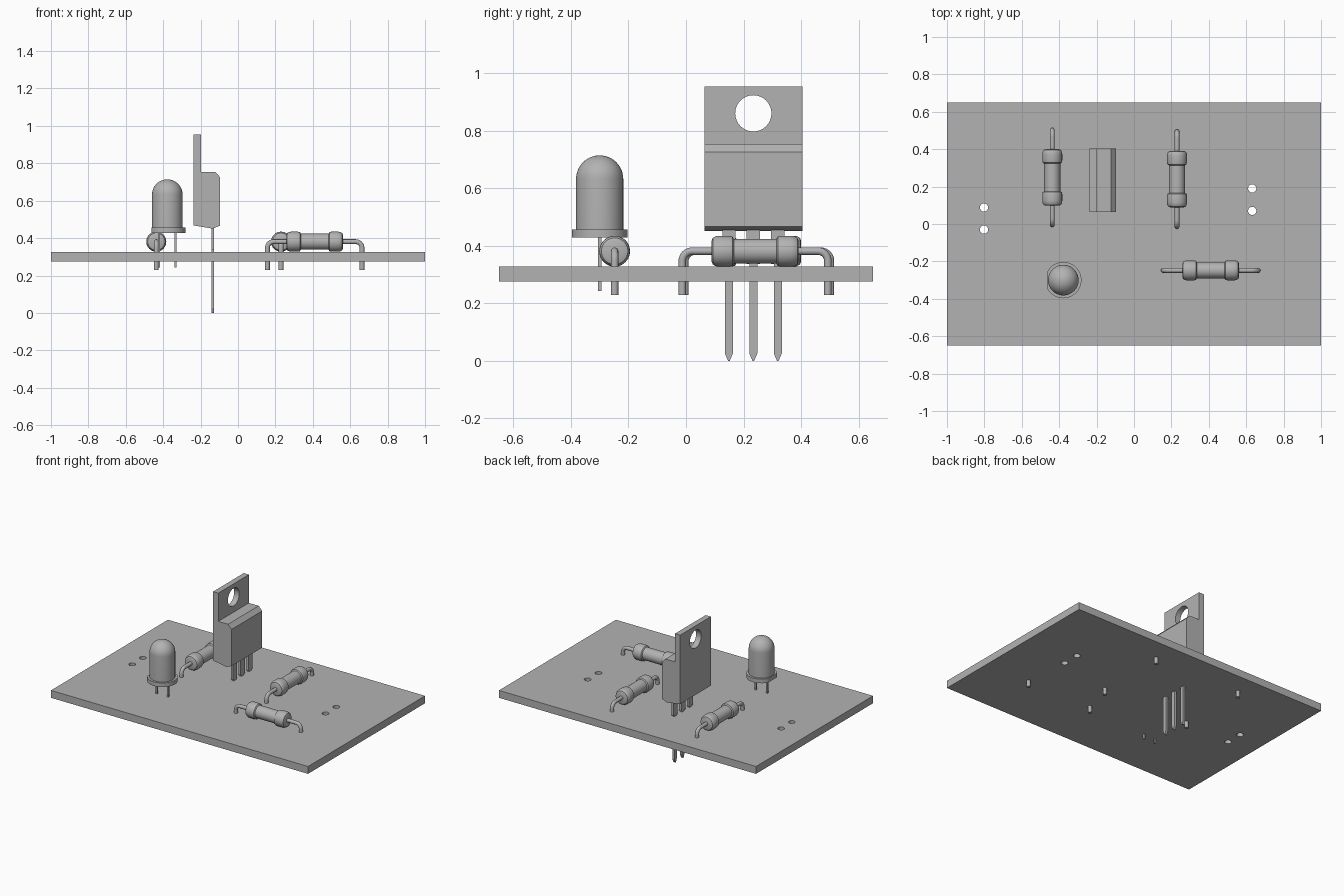
import bpy, bmesh, math
from mathutils import Matrix, Vector

cube = bpy.data.objects.get("Cube")
if cube:
    bpy.data.objects.remove(cube, do_unlink=True)

GREY = (0.45, 0.45, 0.45, 1)
grey = bpy.data.materials.new("plain_grey")
grey.use_nodes = True
grey.diffuse_color = GREY
grey.node_tree.nodes["Principled BSDF"].inputs["Base Color"].default_value = GREY


def finish(name, bm, smooth=False):
    bmesh.ops.recalc_face_normals(bm, faces=bm.faces[:])
    mesh = bpy.data.meshes.new(name)
    bm.to_mesh(mesh)
    bm.free()
    mesh.materials.append(grey)
    ob = bpy.data.objects.new(name, mesh)
    bpy.context.collection.objects.link(ob)
    if smooth:
        bpy.ops.object.select_all(action='DESELECT')
        ob.select_set(True)
        bpy.context.view_layer.objects.active = ob
        bpy.ops.object.shade_smooth_by_angle(angle=math.radians(35))
    return ob


def box(name, lo, hi):
    lo, hi = Vector(lo), Vector(hi)
    bm = bmesh.new()
    bmesh.ops.create_cube(bm, size=1)
    bmesh.ops.scale(bm, vec=hi - lo, verts=bm.verts)
    bmesh.ops.translate(bm, vec=(lo + hi) / 2, verts=bm.verts)
    return finish(name, bm)


def prism(name, points, push):
    """Extrude a flat outline along the push vector."""
    bm = bmesh.new()
    face = bm.faces.new([bm.verts.new(p) for p in points])
    out = bmesh.ops.extrude_face_region(bm, geom=[face])
    moved = [v for v in out["geom"] if isinstance(v, bmesh.types.BMVert)]
    bmesh.ops.translate(bm, vec=push, verts=moved)
    return finish(name, bm)


def lathe(name, profile, matrix, steps=40):
    """Spin (radius, height) points round z, then place the result."""
    bm = bmesh.new()
    verts = [bm.verts.new((r, 0, h)) for r, h in profile]
    edges = [bm.edges.new(pair) for pair in zip(verts, verts[1:])]
    bmesh.ops.spin(bm, geom=verts + edges, cent=(0, 0, 0), axis=(0, 0, 1),
                   angle=math.tau, steps=steps)
    bmesh.ops.remove_doubles(bm, verts=bm.verts[:], dist=1e-5)
    bm.transform(matrix)
    return finish(name, bm, True)


def cut_holes(target, places, radius, axis_turn):
    """Drill round holes, all in one boolean."""
    bm = bmesh.new()
    for p in places:
        bmesh.ops.create_cone(bm, cap_ends=True, segments=32, radius1=radius,
                              radius2=radius, depth=0.3,
                              matrix=Matrix.Translation(p) @ axis_turn)
    cutter = finish("hole_cutter", bm)
    cutter.hide_render = True
    mod = target.modifiers.new("holes", 'BOOLEAN')
    mod.operation = 'DIFFERENCE'
    mod.solver = 'EXACT'
    mod.object = cutter
    bpy.ops.object.select_all(action='DESELECT')
    bpy.context.view_layer.objects.active = target
    target.select_set(True)
    bpy.ops.object.modifier_apply(modifier=mod.name)
    bpy.data.objects.remove(cutter, do_unlink=True)
    bpy.ops.object.shade_smooth_by_angle(angle=math.radians(35))


# Circuit board with two pairs of mounting holes
BOARD_TOP = 0.327
board = box("circuit_board", (-1, -0.65, 0.275), (1, 0.65, BOARD_TOP))
cut_holes(board, [(-0.802, 0.088, 0.3), (-0.802, -0.03, 0.3),
                  (0.632, 0.19, 0.3), (0.632, 0.07, 0.3)], 0.022, Matrix())

# Transistor: moulded body and metal tab in one side outline
Y0, Y1 = 0.064, 0.404
MID = (Y0 + Y1) / 2
outline = [(-0.238, 0.468), (-0.135, 0.451), (-0.095, 0.467), (-0.095, 0.725),
           (-0.122, 0.754), (-0.198, 0.754), (-0.198, 0.953), (-0.238, 0.953)]
package = prism("transistor_package", [(x, Y0, z) for x, z in outline], (0, Y1 - Y0, 0))
cut_holes(package, [(-0.218, MID, 0.86)], 0.063, Matrix.Rotation(math.pi / 2, 4, 'Y'))

# Transistor pins: wide shoulder, narrow leg, pointed tip
half_pin = [(0.023, 0.47), (0.023, 0.336), (0.014, 0.336), (0.014, 0.026), (0.003, 0)]
for i in (-1, 0, 1):
    y = MID + i * 0.085
    pts = [(-0.143, y + w, z) for w, z in half_pin]
    pts += [(-0.143, y - w, z) for w, z in reversed(half_pin)]
    prism(f"transistor_pin_{i + 2}", pts, (0.016, 0, 0))

# Lamp: domed bulb on a flange with one flat side
lamp = Matrix.Translation((-0.378, -0.3, 0))
R = 0.082
dome = [(R * math.cos(a), 0.632 + R * math.sin(a))
        for a in (math.pi / 2 * k / 12 for k in range(12))]
lathe("lamp_bulb", [(0, 0.44), (R, 0.44)] + dome + [(0, 0.632 + R)], lamp, 48)
flange = lathe("lamp_flange", [(0, 0.428), (0.097, 0.428), (0.097, 0.457), (0, 0.457)], lamp, 48)
for v in flange.data.vertices:
    v.co.x = max(v.co.x, -0.462)
for name, x in (("left", -0.334), ("right", -0.422)):
    box(f"lamp_lead_{name}", (x - 0.006, -0.306, 0.243), (x + 0.006, -0.294, 0.44))


# Resistors: bone-shaped body with two bent wire leads
HEIGHT = 0.381
half_body = [(0, 0.151), (0.036, 0.151), (0.046, 0.147), (0.052, 0.137),
             (0.0535, 0.125), (0.0535, 0.09), (0.051, 0.079), (0.043, 0.074)]
body = half_body + [(r, -h) for r, h in reversed(half_body)]


def resistor(name, x, y, turn):
    place = Matrix.Translation((x, y, HEIGHT)) @ Matrix.Rotation(turn, 4, 'Z')
    lathe(name + "_body", body, place @ Matrix.Rotation(math.pi / 2, 4, 'Y'))
    bend, reach = 0.034, 0.253
    for side, label in ((1, "a"), (-1, "b")):
        arc = [math.pi / 2 * (1 - k / 8) for k in range(9)]
        path = [(0.14, 0)]
        path += [(reach - bend + bend * math.cos(a), bend * math.sin(a) - bend) for a in arc]
        path += [(reach, 0.229 - HEIGHT)]
        curve = bpy.data.curves.new(name + "_lead_" + label, 'CURVE')
        curve.dimensions = '3D'
        curve.bevel_depth = 0.013
        curve.bevel_resolution = 4
        curve.use_fill_caps = True
        spline = curve.splines.new('POLY')
        spline.points.add(len(path) - 1)
        for point, (u, h) in zip(spline.points, path):
            point.co = (*(place @ Vector((side * u, 0, h))), 1)
        curve.materials.append(grey)
        ob = bpy.data.objects.new(curve.name, curve)
        bpy.context.collection.objects.link(ob)
        bpy.ops.object.select_all(action='DESELECT')
        ob.select_set(True)
        bpy.context.view_layer.objects.active = ob
        bpy.ops.object.convert(target='MESH')
        bpy.ops.object.shade_smooth_by_angle(angle=math.radians(35))


resistor("back_right_resistor", -0.437, 0.249, math.pi / 2)
resistor("back_left_resistor", 0.23, 0.24, math.pi / 2)
resistor("front_left_resistor", 0.41, -0.248, 0)
